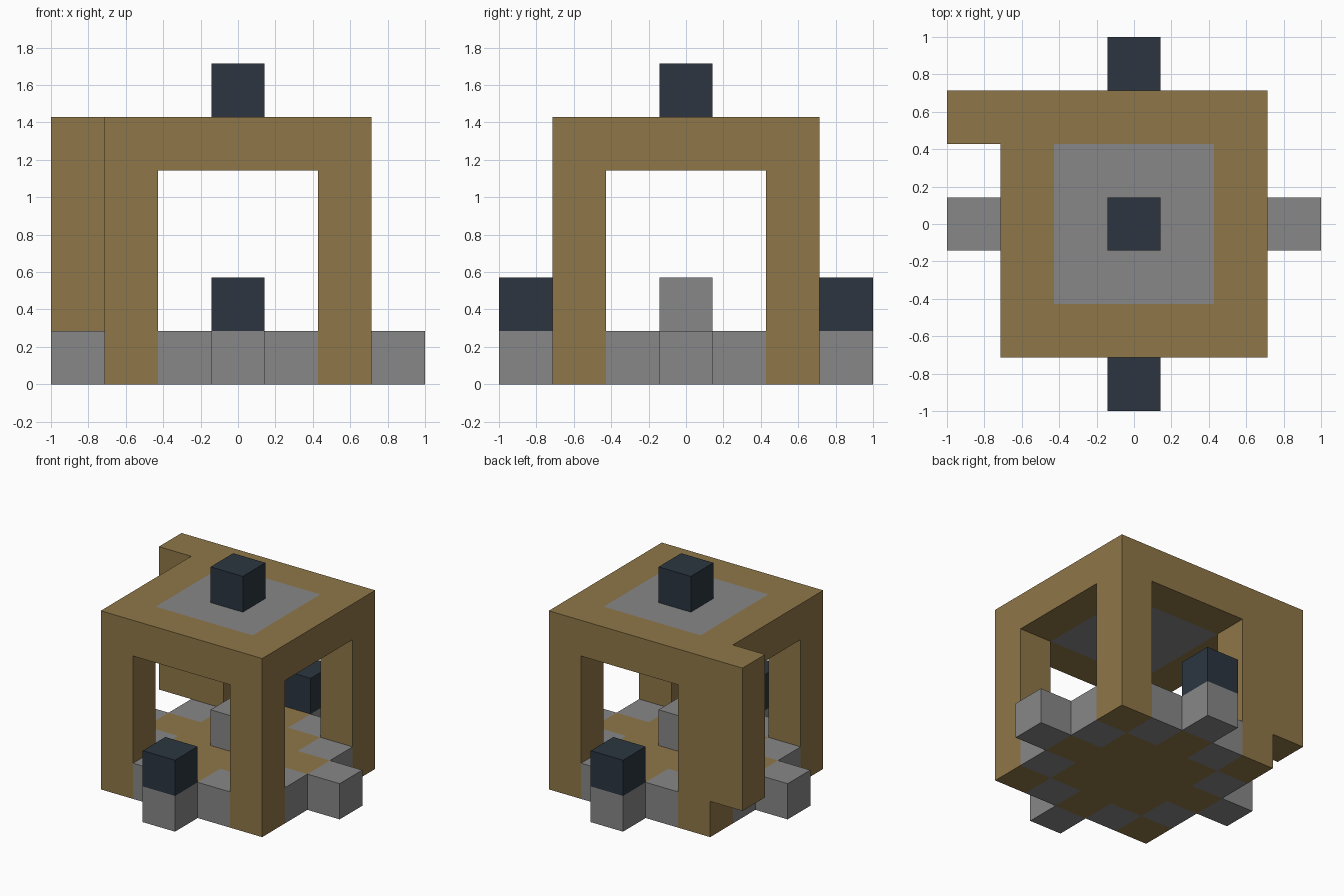
import bpy, bmesh
from mathutils import Vector

if "Cube" in bpy.data.objects:
    bpy.data.objects.remove(bpy.data.objects["Cube"], do_unlink=True)

U = 2 / 7  # edge of one block


def make_material(name, rgb):
    mat = bpy.data.materials.new(name)
    mat.use_nodes = True
    color = (*rgb, 1)
    mat.diffuse_color = color
    mat.node_tree.nodes["Principled BSDF"].inputs["Base Color"].default_value = color
    return mat


WOOD = make_material("brown wood", (0.275, 0.184, 0.065))
STONE = make_material("grey stone", (0.242, 0.242, 0.242))
NAVY = make_material("dark navy", (0.025, 0.036, 0.051))


def block(name, centre, size, mats, rule=None):
    """Box in block units, z measured at its underside; a rule splits it into cells."""
    bm = bmesh.new()
    bmesh.ops.create_cube(bm, size=1)
    for v in bm.verts:
        v.co = Vector([(c + k * s) * U for c, k, s in zip(centre, v.co, size)])
        v.co.z += size[2] * U / 2
    if rule:
        for axis in (Vector((1, 0, 0)), Vector((0, 1, 0))):
            for cut in (-1.5, -0.5, 0.5, 1.5):
                bmesh.ops.bisect_plane(bm, geom=bm.verts[:] + bm.edges[:] + bm.faces[:],
                                       plane_co=axis * cut * U, plane_no=axis)
        bm.normal_update()
        for f in bm.faces:
            cell = (f.calc_center_median() - f.normal * U / 2) / U
            f.material_index = int(rule(abs(round(cell.x)), abs(round(cell.y))))
    mesh = bpy.data.meshes.new(name)
    bm.to_mesh(mesh)
    bm.free()
    for m in mats:
        mesh.materials.append(m)
    obj = bpy.data.objects.new(name, mesh)
    bpy.context.collection.objects.link(obj)
    return obj


# Floor: wood with stone cells either side of each edge's middle
block("floor", (0, 0, 0), (5, 5, 1), [WOOD, STONE],
      lambda x, y: {x, y} == {1, 2})

# Roof: wooden frame around a stone panel
block("roof", (0, 0, 4), (5, 5, 1), [WOOD, STONE],
      lambda x, y: max(x, y) < 2)

# Corner posts
for x, side in ((-2, "right"), (2, "left")):
    for y, end in ((-2, "front"), (2, "back")):
        block(f"{end}_{side}_post", (x, y, 1), (1, 1, 3), [WOOD])

# Side pillar hanging beside the back right post
block("side_pillar", (-3, 2, 1), (1, 1, 4), [WOOD])

# Stone steps in the middle of each side
for name, x, y in (("front", 0, -3), ("back", 0, 3), ("right", -3, 0), ("left", 3, 0)):
    block(f"{name}_step", (x, y, 0), (1, 1, 1), [STONE])

# Navy caps on the front and back steps and on the roof
block("front_cap", (0, -3, 1), (1, 1, 1), [NAVY])
block("back_cap", (0, 3, 1), (1, 1, 1), [NAVY])
block("roof_cap", (0, 0, 5), (1, 1, 1), [NAVY])

# Stone pedestal inside
block("centre_pedestal", (0, 0, 1), (1, 1, 1), [STONE])
